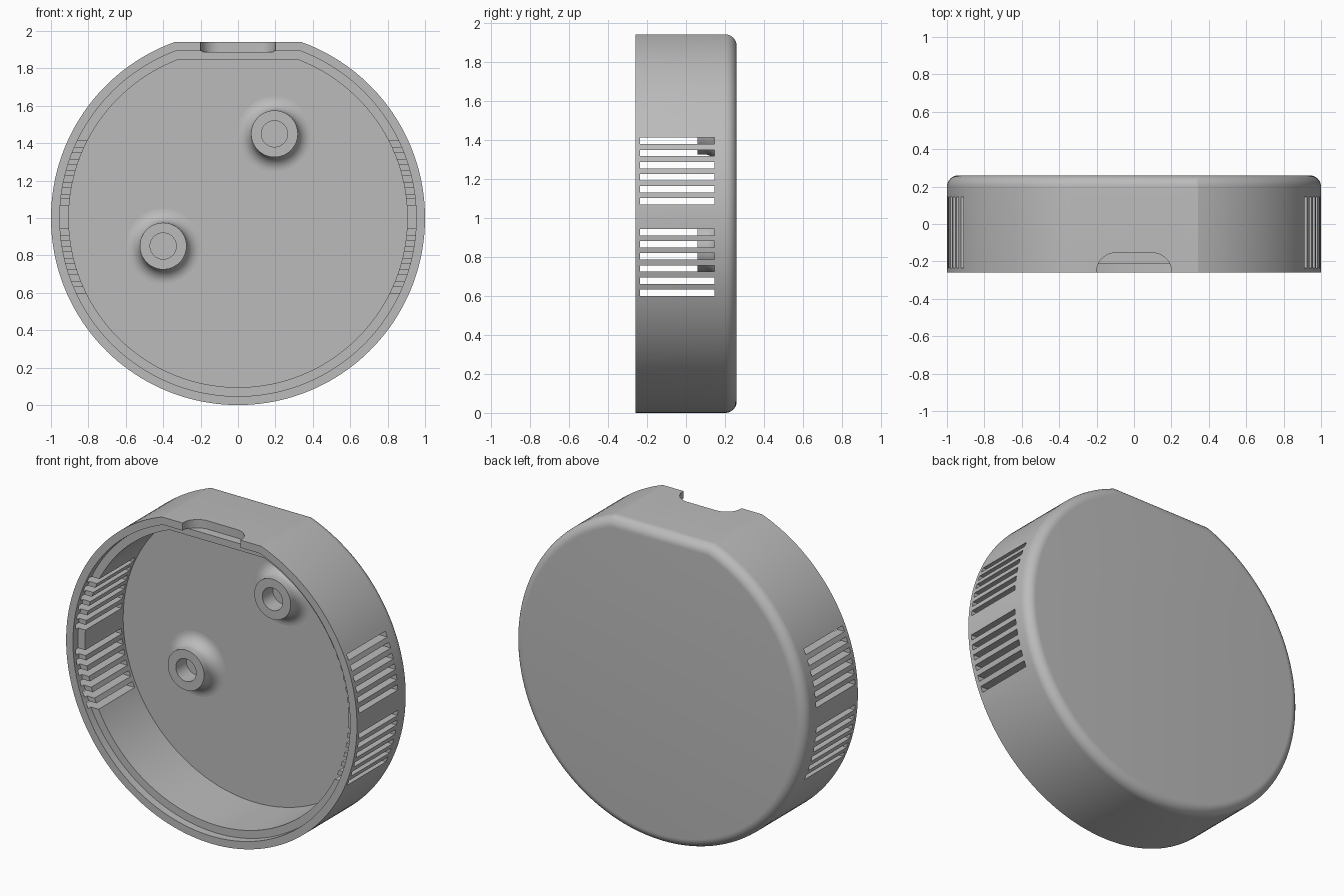
import bpy
import bmesh
import math
from mathutils import Matrix, Vector

cube = bpy.data.objects.get("Cube")
if cube:
    bpy.data.objects.remove(cube, do_unlink=True)

grey = bpy.data.materials.new("plain_grey")
grey.use_nodes = True
colour = (0.5, 0.5, 0.5, 1)
grey.diffuse_color = colour
grey.node_tree.nodes["Principled BSDF"].inputs["Base Color"].default_value = colour

FRONT, BACK, FLOOR, LEDGE = -0.26, 0.26, 0.165, -0.21


def make_object(name, bm):
    bmesh.ops.recalc_face_normals(bm, faces=bm.faces)
    mesh = bpy.data.meshes.new(name)
    bm.to_mesh(mesh)
    bm.free()
    mesh.materials.append(grey)
    obj = bpy.data.objects.new(name, mesh)
    bpy.context.collection.objects.link(obj)
    return obj


def activate(obj):
    bpy.ops.object.select_all(action='DESELECT')
    obj.select_set(True)
    bpy.context.view_layer.objects.active = obj


def flat_topped_ring(bm, inset, y, steps=144):
    """Circle cut off by a straight top edge, shrunk evenly by inset."""
    r, flat = 1 - inset, 0.94 - inset
    half = math.acos(flat / r)
    ring = []
    for i in range(steps + 1):
        a = half + (2 * math.pi - 2 * half) * i / steps
        ring.append(bm.verts.new((r * math.sin(a), y, 1 + r * math.cos(a))))
    return ring


def bridge(bm, a, b):
    for i in range(len(a)):
        j = (i + 1) % len(a)
        bm.faces.new((a[i], a[j], b[j], b[i]))


# Cup: floor, inner wall, ledge, lip, outer wall, rounded back edge
bm = bmesh.new()
section = [(0.095, FLOOR), (0.095, LEDGE), (0.047, LEDGE), (0.047, FRONT), (0, FRONT)]
fillet = 0.06
for i in range(11):
    a = math.pi / 2 * i / 10
    section.append((fillet * (1 - math.cos(a)), BACK - fillet * (1 - math.sin(a))))
rings = [flat_topped_ring(bm, d, y) for d, y in section]
for a, b in zip(rings, rings[1:]):
    bridge(bm, a, b)
bm.faces.new(rings[0])
bm.faces.new(rings[-1])
housing = make_object("housing", bm)

# Cutter for the two banks of vent slots on each side
bm = bmesh.new()
for side in (-1, 1):
    for bank in (0.616, 1.084):
        for k in range(6):
            place = Matrix.Translation((side * 0.93, -0.045, bank + 0.062 * k))
            size = Matrix.Diagonal((0.4, 0.38, 0.033, 1))
            bmesh.ops.create_cube(bm, size=1, matrix=place @ size)
vent_cutter = make_object("vent_cutter", bm)

# Cutter for the round-cornered cable notch in the top of the lip
bm = bmesh.new()
outline = [(-0.2, -0.4), (0.2, -0.4)]
for cx, start in ((0.1, 0), (-0.1, 90)):
    for i in range(11):
        a = math.radians(start + 9 * i)
        outline.append((cx + 0.1 * math.cos(a), -0.255 + 0.1 * math.sin(a)))
base = bm.faces.new([bm.verts.new((x, y, 1.888)) for x, y in outline])
top = bmesh.ops.extrude_face_region(bm, geom=[base])
bmesh.ops.translate(bm, vec=Vector((0, 0, 0.2)),
                    verts=[v for v in top["geom"] if isinstance(v, bmesh.types.BMVert)])
notch_cutter = make_object("notch_cutter", bm)

for cutter in (vent_cutter, notch_cutter):
    cutter.hide_render = True
    cut = housing.modifiers.new("cut", 'BOOLEAN')
    cut.operation = 'DIFFERENCE'
    cut.solver = 'EXACT'
    cut.object = cutter
    activate(housing)
    bpy.ops.object.modifier_apply(modifier=cut.name)
    bpy.data.objects.remove(cutter, do_unlink=True)


# Screw posts: blind hole, flat rim and a flared foot
def screw_post(name, x, z, steps=48):
    bm = bmesh.new()
    flare = 0.075
    profile = [(0.07, FLOOR - 0.002), (0.07, 0.06), (0.125, 0.06)]
    for i in range(11):
        a = math.pi / 2 * i / 10
        profile.append((0.125 + flare * (1 - math.cos(a)),
                        FLOOR - flare * (1 - math.sin(a))))
    loops = []
    for r, y in profile:
        turn = [2 * math.pi * i / steps for i in range(steps)]
        loops.append([bm.verts.new((x + r * math.cos(t), y, z + r * math.sin(t)))
                      for t in turn])
    for a, b in zip(loops, loops[1:]):
        bridge(bm, a, b)
    bm.faces.new(loops[0])
    bridge(bm, loops[-1], loops[0])
    return make_object(name, bm)


posts = [screw_post("upper_screw_post", 0.195, 1.45),
         screw_post("lower_screw_post", -0.4, 0.85)]

for obj in [housing] + posts:
    activate(obj)
    bpy.ops.object.shade_smooth_by_angle(angle=math.radians(16))
